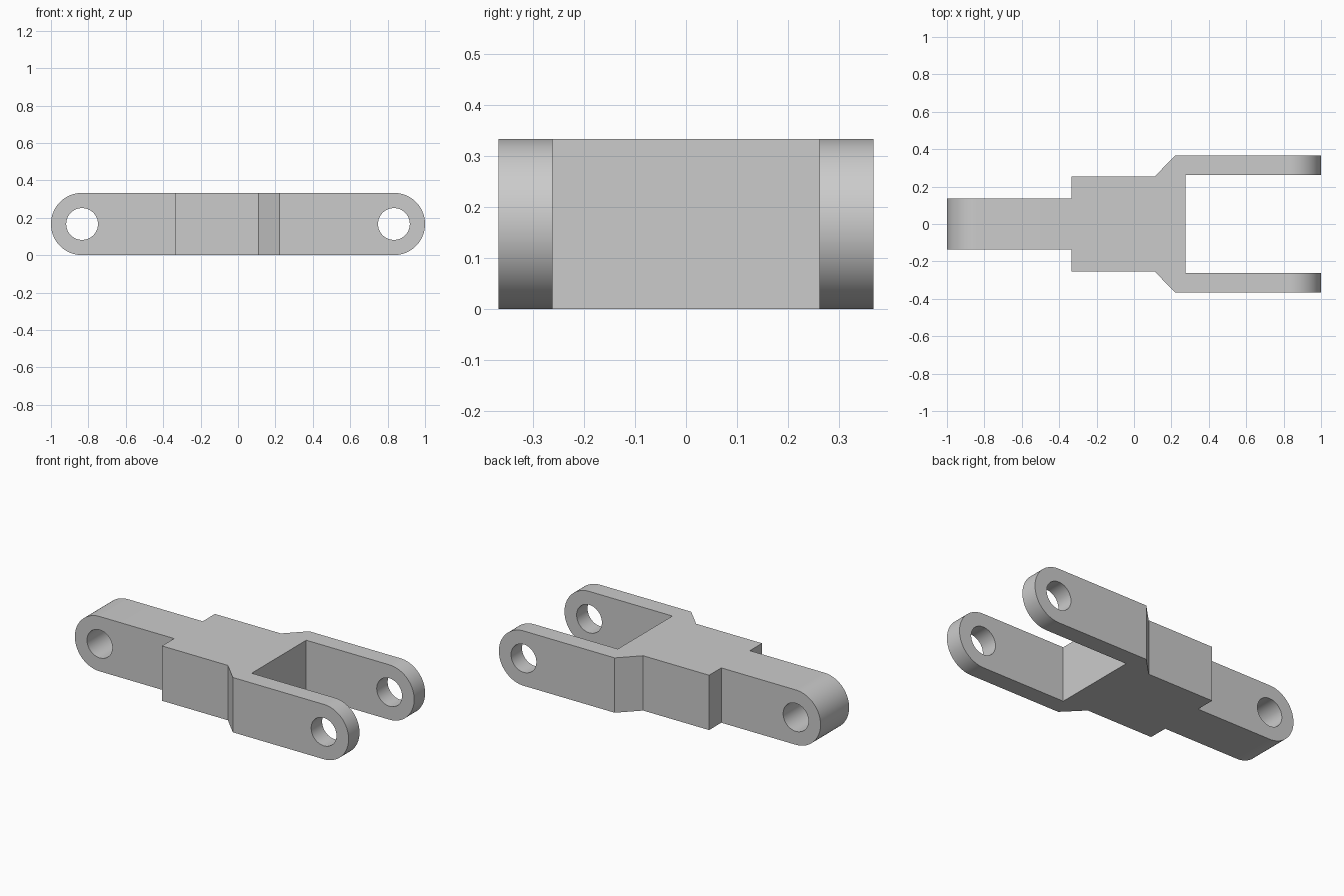
import bpy, bmesh, math
from mathutils import Vector

cube = bpy.data.objects.get("Cube")
if cube:
    bpy.data.objects.remove(cube, do_unlink=True)

HEIGHT = 0.333
RADIUS = HEIGHT / 2
PIN_X = 1 - RADIUS
HOLE_RADIUS = 0.085

grey = bpy.data.materials.new("plain grey")
grey.use_nodes = True
colour = (0.6, 0.6, 0.6, 1)
grey.diffuse_color = colour
grey.node_tree.nodes["Principled BSDF"].inputs["Base Color"].default_value = colour


def prism(name, points, direction):
    """Extrude a closed outline along a direction."""
    bm = bmesh.new()
    face = bm.faces.new([bm.verts.new(p) for p in points])
    moved = bmesh.ops.extrude_face_region(bm, geom=[face])["geom"]
    verts = [v for v in moved if isinstance(v, bmesh.types.BMVert)]
    bmesh.ops.translate(bm, verts=verts, vec=Vector(direction))
    # the extrusion leaves the starting cap in place only for open faces
    if not face.is_valid or any(e.is_boundary for e in bm.edges):
        bmesh.ops.holes_fill(bm, edges=bm.edges[:], sides=0)
    bmesh.ops.recalc_face_normals(bm, faces=bm.faces[:])
    mesh = bpy.data.meshes.new(name)
    bm.to_mesh(mesh)
    bm.free()
    mesh.materials.append(grey)
    obj = bpy.data.objects.new(name, mesh)
    bpy.context.collection.objects.link(obj)
    return obj


def arc(cx, radius, start, end, steps):
    """Points on an arc in the side plane, in degrees."""
    angles = [math.radians(start + (end - start) * i / steps) for i in range(steps + 1)]
    return [(cx + radius * math.cos(a), -0.6, RADIUS + radius * math.sin(a)) for a in angles]


def cut(target, cutter, operation):
    """Apply a boolean and discard the helper."""
    cutter.hide_render = True
    mod = target.modifiers.new("cut", "BOOLEAN")
    mod.operation = operation
    mod.solver = "EXACT"
    mod.object = cutter
    bpy.context.view_layer.objects.active = target
    bpy.ops.object.modifier_apply(modifier=mod.name)
    bpy.data.objects.remove(cutter, do_unlink=True)


# Fork body: half of the plan outline, mirrored across the centre line
half = [(-1.1, 0.137), (-0.333, 0.137), (-0.333, 0.254), (0.11, 0.254), (0.222, 0.367),
        (1.1, 0.367), (1.1, 0.262), (0.275, 0.262)]
outline = half + [(x, -y) for x, y in reversed(half)]
link = prism("fork_link", [(x, y, -0.2) for x, y in outline], (0, 0, 0.8))

# Rounded ends
side = arc(PIN_X, RADIUS, -90, 90, 48) + arc(-PIN_X, RADIUS, 90, 270, 48)
cut(link, prism("rounded_side", side, (0, 1.2, 0)), "INTERSECT")

# Pin holes through the tongue and both arms
for x in (-PIN_X, PIN_X):
    circle = arc(x, HOLE_RADIUS, 0, 360, 64)[:-1]
    cut(link, prism("pin_hole", circle, (0, 1.2, 0)), "DIFFERENCE")

# Smooth curved walls, sharp edges
bpy.ops.object.select_all(action="DESELECT")
link.select_set(True)
bpy.context.view_layer.objects.active = link
bpy.ops.object.shade_smooth_by_angle(angle=math.radians(30))
